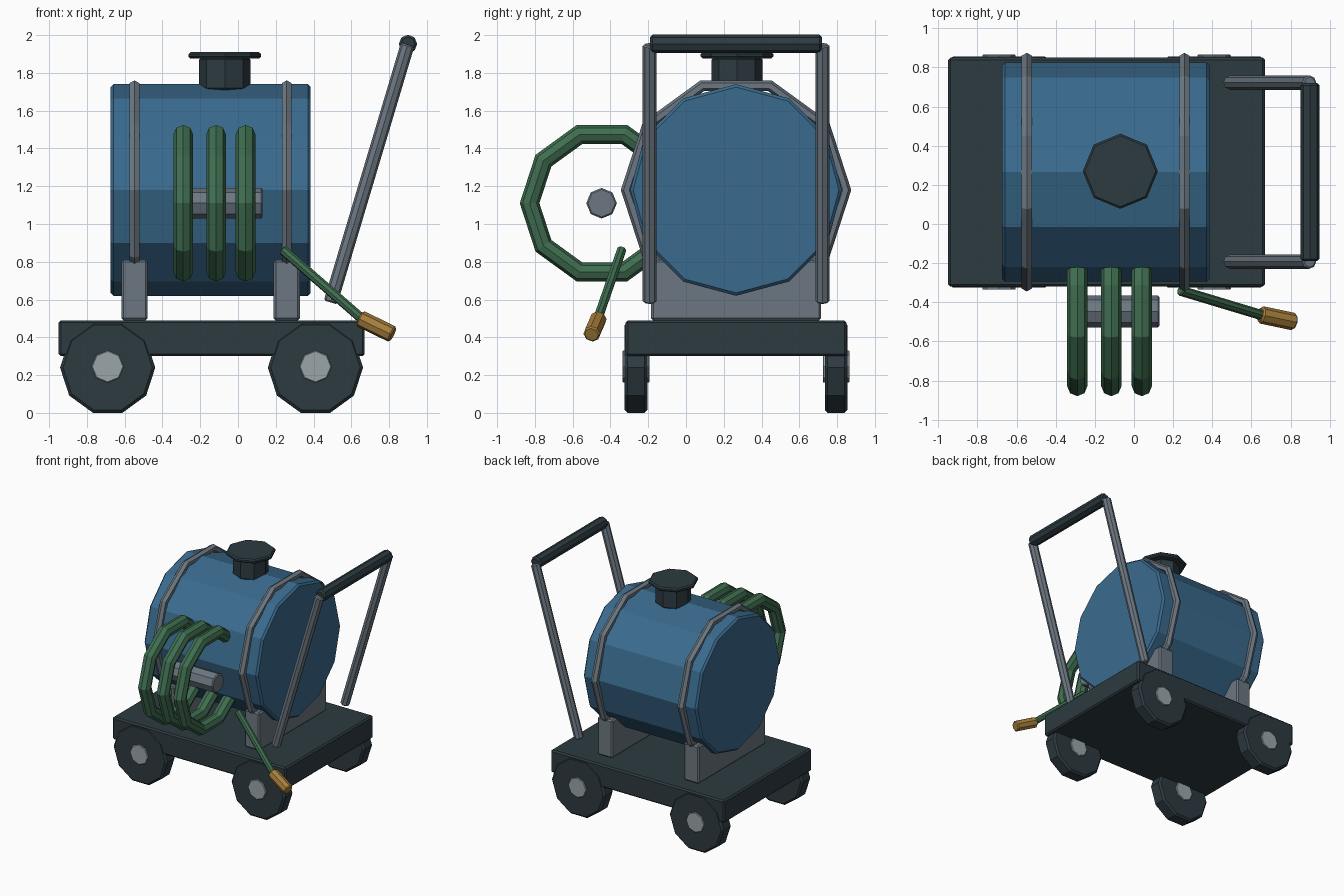
import bpy
from math import pi, radians
from mathutils import Vector

cube = bpy.data.objects.get("Cube")
if cube:
    bpy.data.objects.remove(cube, do_unlink=True)


def material(name, r, g, b):
    m = bpy.data.materials.new(name)
    m.use_nodes = True
    m.diffuse_color = (r, g, b, 1)
    m.node_tree.nodes["Principled BSDF"].inputs["Base Color"].default_value = (r, g, b, 1)
    return m


BLUE = material("tank blue", 0.042, 0.145, 0.27)
DARK = material("dark slate", 0.026, 0.043, 0.052)
STEEL = material("steel grey", 0.15, 0.185, 0.22)
HUB = material("light grey", 0.32, 0.38, 0.4)
GREEN = material("hose green", 0.05, 0.155, 0.08)
BRASS = material("brass", 0.38, 0.21, 0.045)

ALONG_X = (pi / 2, 0, pi / 2)   # local x becomes world y
ALONG_Y = (pi / 2, pi / 2, 0)   # polygon corners point along world x
MID_Y = 0.265                   # centre line of the cart
TANK_Z = 1.18


def finish(name, mat, bevel=0.0):
    ob = bpy.context.object
    ob.name = ob.data.name = name
    ob.data.materials.append(mat)
    if bevel:
        mod = ob.modifiers.new("edge bevel", "BEVEL")
        mod.width = bevel
        mod.segments = 1
        mod.limit_method = "ANGLE"
        mod.angle_limit = radians(60)
    return ob


def box(name, mat, loc, size, bevel=0.012):
    bpy.ops.mesh.primitive_cube_add(size=1, location=loc)
    bpy.context.object.scale = size
    bpy.ops.object.transform_apply(location=False, rotation=False, scale=True)
    return finish(name, mat, bevel)


def cylinder(name, mat, loc, radius, depth, sides=8, rot=(0, 0, 0), bevel=0.01):
    bpy.ops.mesh.primitive_cylinder_add(vertices=sides, radius=radius, depth=depth,
                                        location=loc, rotation=rot)
    return finish(name, mat, bevel)


def rod(name, mat, a, b, radius, sides=8, bevel=0.008):
    a, b = Vector(a), Vector(b)
    rot = (b - a).to_track_quat("Z", "Y").to_euler()
    return cylinder(name, mat, (a + b) / 2, radius, (b - a).length, sides, rot, bevel)


def ring(name, mat, loc, major, minor, sides):
    bpy.ops.mesh.primitive_torus_add(location=loc, rotation=ALONG_X, major_radius=major,
                                     minor_radius=minor, major_segments=10,
                                     minor_segments=sides)
    return finish(name, mat)


# Cart bed and wheels
box("cart_bed", DARK, (-0.14, MID_Y, 0.395), (1.62, 1.17, 0.19))
for end, x in (("rear", -0.69), ("handle", 0.41)):
    for side, y in (("right", -0.265), ("left", 0.795)):
        cylinder(f"{end}_{side}_wheel", DARK, (x, y, 0.24), 0.252, 0.12, 10, ALONG_Y, 0.015)
        cylinder(f"{end}_{side}_hub", HUB, (x, y, 0.245), 0.085, 0.142, 8, ALONG_Y, 0.004)

# Tank with its saddles and straps
cylinder("tank", BLUE, (-0.145, MID_Y, TANK_Z), 0.56, 1.06, 12, ALONG_X, 0.015)
for label, x in (("rear", -0.548), ("handle", 0.258)):
    box(f"{label}_saddle", STEEL, (x, MID_Y, 0.65), (0.14, 0.9, 0.32))
    ring(f"{label}_strap", STEEL, (x, MID_Y, TANK_Z), 0.58, 0.03, 6)

# Filler neck and cap
cylinder("filler_neck", DARK, (-0.07, MID_Y + 0.005, 1.795), 0.136, 0.17)
cylinder("filler_cap", DARK, (-0.07, MID_Y + 0.005, 1.893), 0.192, 0.034)

# Push handle
for side, y in (("right", -0.192), ("left", 0.723)):
    rod(f"{side}_handle_bar", STEEL, (0.49, y, 0.585), (0.898, y, 1.95), 0.037)
rod("handle_grip", DARK, (0.9, -0.19, 1.953), (0.9, 0.72, 1.953), 0.049, bevel=0.012)

# Coiled hose on its reel
cylinder("hose_reel", STEEL, (-0.105, -0.447, 1.11), 0.081, 0.47, 8, ALONG_X, 0.008)
for i, x in enumerate((-0.29, -0.116, 0.04)):
    ring(f"hose_coil_{i + 1}", GREEN, (x, -0.445, 1.11), 0.383, 0.052, 8)

# Loose hose end with nozzle
rod("hose_end", GREEN, (0.235, -0.34, 0.865), (0.66, -0.468, 0.495), 0.026, bevel=0.005)
rod("nozzle", BRASS, (0.645, -0.463, 0.5), (0.82, -0.5, 0.415), 0.045)
